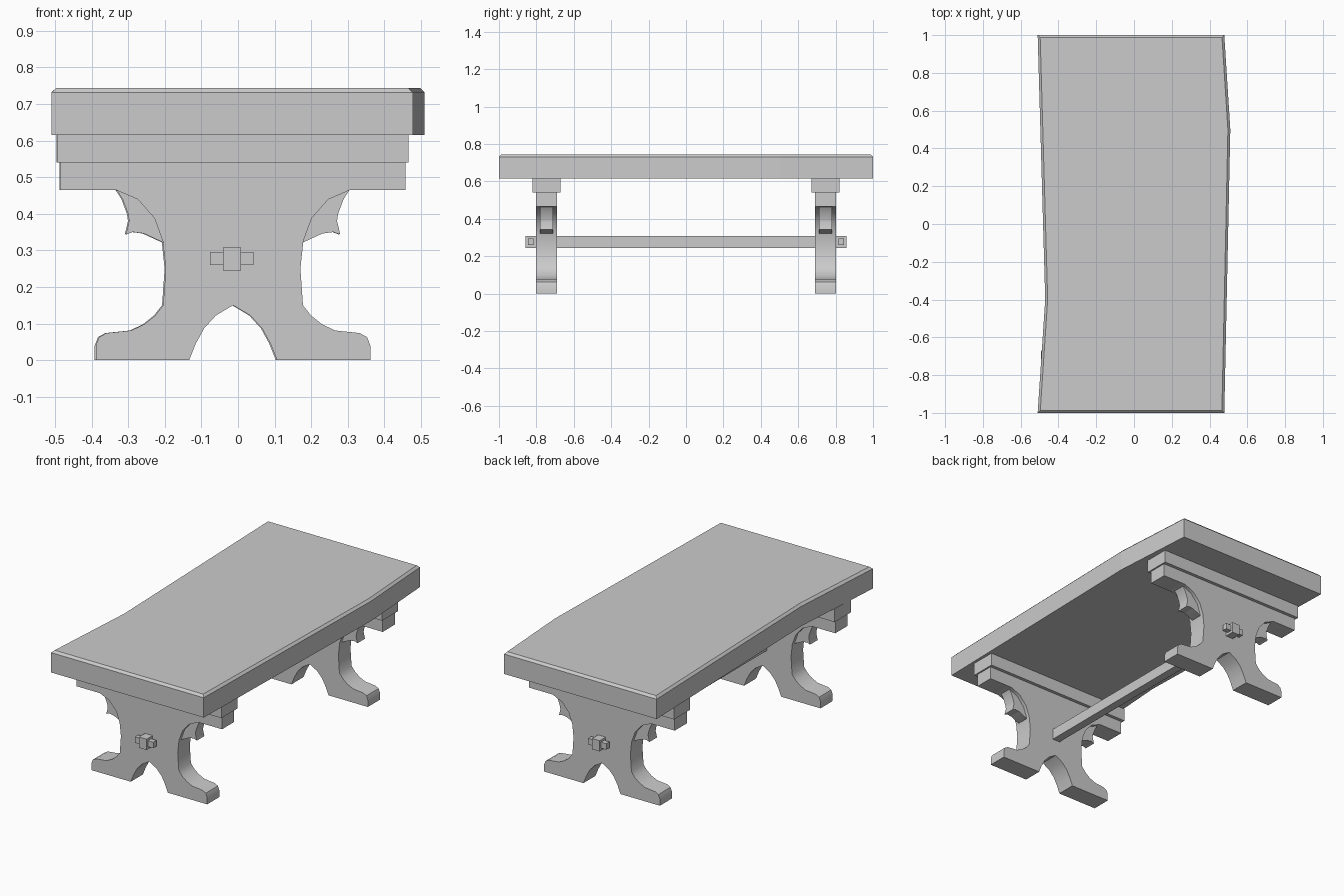
import bpy, bmesh, math
from mathutils import Vector

if "Cube" in bpy.data.objects:
    bpy.data.objects.remove(bpy.data.objects["Cube"])


def prism(name, pts, direction, smooth=False, bevel=0):
    """Extrude a closed outline of 3D points along a vector."""
    bm = bmesh.new()
    face = bm.faces.new([bm.verts.new(p) for p in pts])
    ext = bmesh.ops.extrude_face_region(bm, geom=[face])
    moved = [g for g in ext["geom"] if isinstance(g, bmesh.types.BMVert)]
    bmesh.ops.translate(bm, verts=moved, vec=Vector(direction))
    bmesh.ops.recalc_face_normals(bm, faces=bm.faces)
    if bevel:
        rim = [e for e in bm.edges if all(v in moved for v in e.verts)]
        bmesh.ops.bevel(bm, geom=rim, offset=bevel, segments=1, affect='EDGES')
    me = bpy.data.meshes.new(name)
    bm.to_mesh(me)
    bm.free()
    if smooth:
        me.shade_smooth()
        me.set_sharp_from_angle(angle=math.radians(35))
    ob = bpy.data.objects.new(name, me)
    bpy.context.collection.objects.link(ob)
    return ob


def slab(name, profile, y0, y1, smooth=False):
    return prism(name, [(x, y0, z) for x, z in profile], (0, y1 - y0, 0), smooth)


def box(name, x0, x1, y0, y1, z0, z1):
    return slab(name, [(x0, z0), (x1, z0), (x1, z1), (x0, z1)], y0, y1)


# Table top: uneven plank outline with a chamfered upper rim
outline = [(-0.51, -1), (0.478, -1), (0.51, 0.5), (0.478, 1), (-0.51, 1), (-0.47, -0.4)]
prism("table_top", [(x, y, 0.615) for x, y in outline], (0, 0, 0.129), bevel=0.013)

# Right half of the trestle outline, from the arch apex round to the top rail
half_leg = [(0.047, 0.122), (0.079, 0.087), (0.102, 0.045), (0.12, 0),
            (0.375, 0), (0.375, 0.04), (0.366, 0.063), (0.346, 0.074),
            (0.279, 0.081), (0.243, 0.098), (0.213, 0.122), (0.191, 0.15),
            (0.184, 0.25), (0.192, 0.325), (0.215, 0.388), (0.26, 0.439),
            (0.32, 0.465), (0.471, 0.465), (0.471, 0.54)]
# Right-hand carved spur under the rail
spur = [(0.15, 0.48), (0.33, 0.48), (0.318, 0.465), (0.302, 0.44), (0.287, 0.40),
        (0.284, 0.38), (0.293, 0.343), (0.274, 0.35), (0.244, 0.346),
        (0.192, 0.322), (0.15, 0.322)]

for label, y, cx in (("front", -0.745, -0.0135), ("back", 0.745, -0.0165)):
    # Trestle leg
    right = [(cx + x, z) for x, z in half_leg]
    left = [(cx - x, z) for x, z in reversed(half_leg)]
    slab(label + "_leg", [(cx, 0.15)] + right + left, y - 0.056, y + 0.056, True)
    # Spurs on both sides
    for side, s in (("left", -1), ("right", 1)):
        slab(f"{label}_{side}_spur", [(cx + s * x, z) for x, z in spur],
             y - 0.035, y + 0.035, True)
    # Cross beam under the top
    box(label + "_beam", cx - 0.48, cx + 0.48, y - 0.075, y + 0.075, 0.54, 0.616)
    # Locking peg through the stretcher end
    py = math.copysign(0.83, y)
    box(label + "_peg", -0.076, 0.043, py - 0.015, py + 0.015, 0.26, 0.295)

# Long stretcher joining the trestles
box("stretcher", -0.041, 0.008, -0.857, 0.857, 0.245, 0.308)
